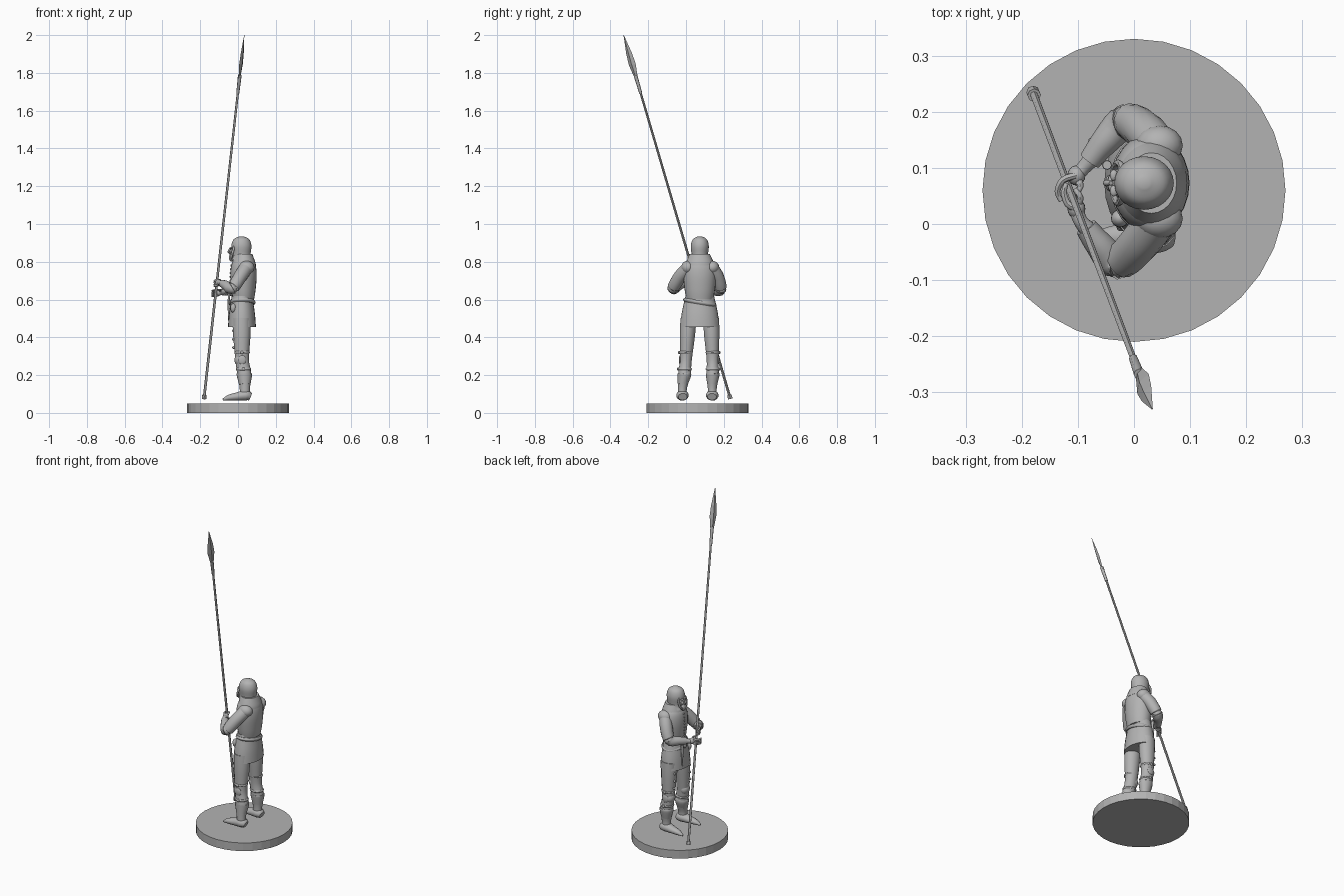
import bpy, bmesh
from math import sin, cos, pi
from mathutils import Vector

X, Y, Z = Vector((1, 0, 0)), Vector((0, 1, 0)), Vector((0, 0, 1))

cube = bpy.data.objects.get("Cube")
if cube:
    bpy.data.objects.remove(cube)

COLOUR = (.45, .45, .45, 1)
grey = bpy.data.materials.new("plain grey")
grey.use_nodes = True
grey.diffuse_color = COLOUR
grey.node_tree.nodes["Principled BSDF"].inputs["Base Color"].default_value = COLOUR


def finish(name, bm, smooth=True):
    bmesh.ops.recalc_face_normals(bm, faces=bm.faces)
    for face in bm.faces:
        face.smooth = smooth
    for edge in bm.edges:
        edge.smooth = edge.calc_face_angle(0) < pi / 4
    mesh = bpy.data.meshes.new(name)
    bm.to_mesh(mesh)
    bm.free()
    mesh.materials.append(grey)
    part = bpy.data.objects.new(name, mesh)
    bpy.context.collection.objects.link(part)
    return part


def spline(knots, steps):
    """Smooth curve through all knots."""
    last = len(knots) - 1
    for i in range(last):
        before, start, end, after = (knots[min(max(j, 0), last)] for j in range(i - 1, i + 3))
        for k in range(steps):
            t = k / steps
            slope_in, slope_out = (end - before) / 2, (after - start) / 2
            blend = t * t * (3 - 2 * t)
            yield (start.lerp(end, blend) + slope_in * t * (1 - t) ** 2
                   - slope_out * t * t * (1 - t))
    yield knots[last]


def loft(name, points, radii, wide=1, ref=X, sides=14, steps=5, smooth=True):
    """Tube along a path; the section is radius along ref and radius * wide across it."""
    knots = [Vector((*point, radius)) for point, radius in zip(points, radii)]
    path = list(spline(knots, steps))
    bm = bmesh.new()
    rings = []
    for i, knot in enumerate(path):
        ahead, behind = path[min(i + 1, len(path) - 1)], path[max(i - 1, 0)]
        tangent = (ahead - behind).to_3d().normalized()
        u = (ref - tangent * ref.dot(tangent)).normalized()
        v = tangent.cross(u) * wide
        angles = [2 * pi * k / sides for k in range(sides)]
        rings.append([bm.verts.new(knot.to_3d() + (u * cos(a) + v * sin(a)) * max(knot.w, .001))
                      for a in angles])
    for low, high in zip(rings, rings[1:]):
        for k in range(sides):
            bm.faces.new((low[k - 1], low[k], high[k], high[k - 1]))
    bm.faces.new(rings[0])
    bm.faces.new(rings[-1])
    return finish(name, bm, smooth)


def column(name, x, y, heights, radii, wide=1):
    return loft(name, [(x, y, z) for z in heights], radii, wide, sides=24)


def blob(name, centre, size):
    bm = bmesh.new()
    bmesh.ops.create_uvsphere(bm, u_segments=16, v_segments=10, radius=1)
    bmesh.ops.scale(bm, vec=size, verts=bm.verts)
    bmesh.ops.translate(bm, vec=centre, verts=bm.verts)
    return finish(name, bm)


# Round base
RADIUS, THICK = .27, .05
bm = bmesh.new()
bmesh.ops.create_cone(bm, cap_ends=True, segments=32, radius1=RADIUS, radius2=RADIUS, depth=THICK)
bmesh.ops.translate(bm, vec=(0, .06, THICK / 2), verts=bm.verts)
finish("base", bm, smooth=False)

# Spear: shaft, butt cap, socket and diamond-section blade
BUTT, TIP = Vector((-.18, .235, .075)), Vector((.033, -.33, 2))


def spear_part(name, spans, radii, **options):
    return loft(name, [BUTT.lerp(TIP, t) for t in spans], radii, steps=1, **options)


def shaft_at(height):
    return BUTT.lerp(TIP, (height - BUTT.z) / (TIP.z - BUTT.z))


spear_part("spear_shaft", (0, .85), (.007, .006), sides=8)
spear_part("spear_butt", (0, .01), (.012, .012), sides=8)
spear_part("spear_socket", (.84, .89), (.008, .01), sides=8)
spear_part("spear_blade", (.88, .92, .95, 1), (.009, .021, .017, 0),
           wide=.35, ref=X / 2 + Y, sides=4, smooth=False)

# Tunic: flared skirt and padded body with buttons
MID_X, MID_Y = .025, .073
column("tunic_skirt", MID_X - .004, MID_Y, (.455, .53, .62), (.074, .068, .054), wide=1.4)
column("tunic_body", MID_X + .004, MID_Y, (.6, .65, .73, .79, .83),
       (.056, .064, .07, .062, .035), wide=1.25)
for i in range(8):
    bulge = sin(i / 7 * pi) / 200
    blob("tunic_button", (-.036 - bulge, MID_Y, .64 + i / 50), Vector((1, 1, 1)) / 200)

# Slanted belt with buckle, pouch and dagger
belt = column("belt", MID_X, MID_Y, (.575, .585, .595), (.063, .068, .063), wide=1.3)
for vertex in belt.data.vertices:
    vertex.co.z -= (vertex.co.y - MID_Y) / 6
front = MID_X - .07
blob("belt_buckle", (front, MID_Y, .585), (.006, .014, .013))
blob("belt_pouch", (front + .02, .01, .555), (.016, .016, .024))
hilt = Vector((front - .003, .105, .6))
loft("dagger_sheath", [hilt, hilt - Z / 8], (.009, .003), sides=8)
loft("dagger_grip", [hilt, hilt + Z / 20], (.005, .008), sides=8)

# Hood with shoulder cape, and the face in its opening
HEAD_X = .018
column("hood", HEAD_X, MID_Y, (.81, .835, .885, .92, .935), (.054, .048, .053, .04, .01), wide=.9)
column("hood_cape", MID_X + .006, MID_Y, (.78, .8, .84), (.064, .06, .045), wide=1.2)
face = Vector((HEAD_X - .026, MID_Y, .853))
blob("face", face, (.033, .033, .042))
turns = [pi * k / 8 for k in range(17)]
loft("hood_rim", [face + Vector((cos(a) / 4 - .5, sin(a) * .9, cos(a))) / 25 for a in turns],
     [.006] * len(turns), sides=8, steps=1)
nose = face - X * .033
loft("nose", [nose + Z / 50, nose - X / 120, nose - Z / 200], (.004, .006, .004), sides=8)
blob("beard", nose + X * .007 - Z * .03, (.014, .021, .022))
blob("moustache", nose - Z / 100, (.006, .015, .005))
for side in (-1, 1):
    aside = nose + Y * side * .014
    blob("brow", aside + Z / 50 + X / 200, (.007, .01, .005))
    blob("cheek", aside + X / 200, (.007, .01, .01))

# Legs: hose, knee guards with side wings, straps, boot cuffs and shoes
for name, out in (("left", -1), ("right", 1)):
    hip = Vector((.019, MID_Y + out * .06, .5))
    knee = Vector((.022, MID_Y - .003 + out * .071, .28))
    calf = Vector((.034, MID_Y - .007 + out * .075, .2))
    ankle = Vector((.036, MID_Y - .013 + out * .079, .13))
    loft(name + "_leg", [hip, hip.lerp(knee, .4), knee, calf, ankle, ankle - Z / 20],
         (.048, .046, .036, .037, .027, .028), wide=.9)
    blob(name + "_knee_guard", knee - X * .013, (.028, .032, .034))
    blob(name + "_knee_wing", knee + Y * out * .03, (.021, .007, .024))
    for strap in (knee + Z * .04, knee.lerp(calf, .6)):
        column(name + "_knee_strap", strap.x, strap.y, (strap.z - .007, strap.z, strap.z + .007),
               (.037, .041, .037), wide=.9)
        blob(name + "_strap_buckle", strap + Y * out * .036, (.009, .006, .008))
    loft(name + "_boot_cuff", [ankle + Z / 50, calf, calf + Z / 100], (.03, .041, .039), wide=.9)
    for lace in (.3, .5, .7):
        blob(name + "_thigh_lace", hip.lerp(knee, lace) - X * .045 + Y * out / 100,
             (.007, .006, .007))
    tread, spread = (.066, .04, -.01, -.05, -.08), (.02, .028, .021, .015, .005)
    sole = [(x, ankle.y + out * (ankle.x - x) / 16, .065 + r) for x, r in zip(tread, spread)]
    loft(name + "_shoe", sole, spread, wide=1.2, ref=Z)

# Arms: sleeves and hands, with fingers curled round the shaft
ARMS = {"left": ((.045, .015, .77), (-.03, -.067, .66), (-.095, .005, .69)),
        "right": ((.045, .135, .77), (-.015, .182, .655), (-.09, .1, .637))}
for name, joints in ARMS.items():
    shoulder, elbow, wrist = map(Vector, joints)
    out = -1 if name == "left" else 1
    bow = Y * out / 100
    loft(name + "_sleeve", [shoulder, shoulder.lerp(elbow, .45) + bow, elbow,
                            elbow.lerp(wrist, .5) + bow / 2, elbow.lerp(wrist, .85)],
         (.036, .036, .032, .025, .02), ref=X + Z)
    blob(name + "_shoulder", shoulder + bow / 2, (.042, .036, .035))
    blob(name + "_elbow_fold", elbow + bow / 2, (.027, .024, .028))
    hand = wrist.lerp(shaft_at(wrist.z), .45)
    loft(name + "_wrist", [elbow.lerp(wrist, .7), wrist, hand], (.017, .013, .014), ref=Z)
    blob(name + "_palm", hand, (.016, .018, .018))
    reach = .022 if name == "left" else .034
    for k in range(4):
        start = hand + Z * (.014 - k / 110)
        curl = [start + Vector((-sin(a) * reach, -out * (1 - cos(a)) / 35, -a / 300))
                for a in (0, pi / 4, pi / 2, pi * .7)]
        loft(name + "_finger", curl, (.006, .006, .005, .004), ref=Z, sides=8, steps=3)
    thumb = hand - bow * 2 + Z * .014 + X / 150
    loft(name + "_thumb", [hand, thumb, thumb - bow * 1.5 - X / 100], (.008, .006, .004),
         ref=Z, sides=8, steps=3)
